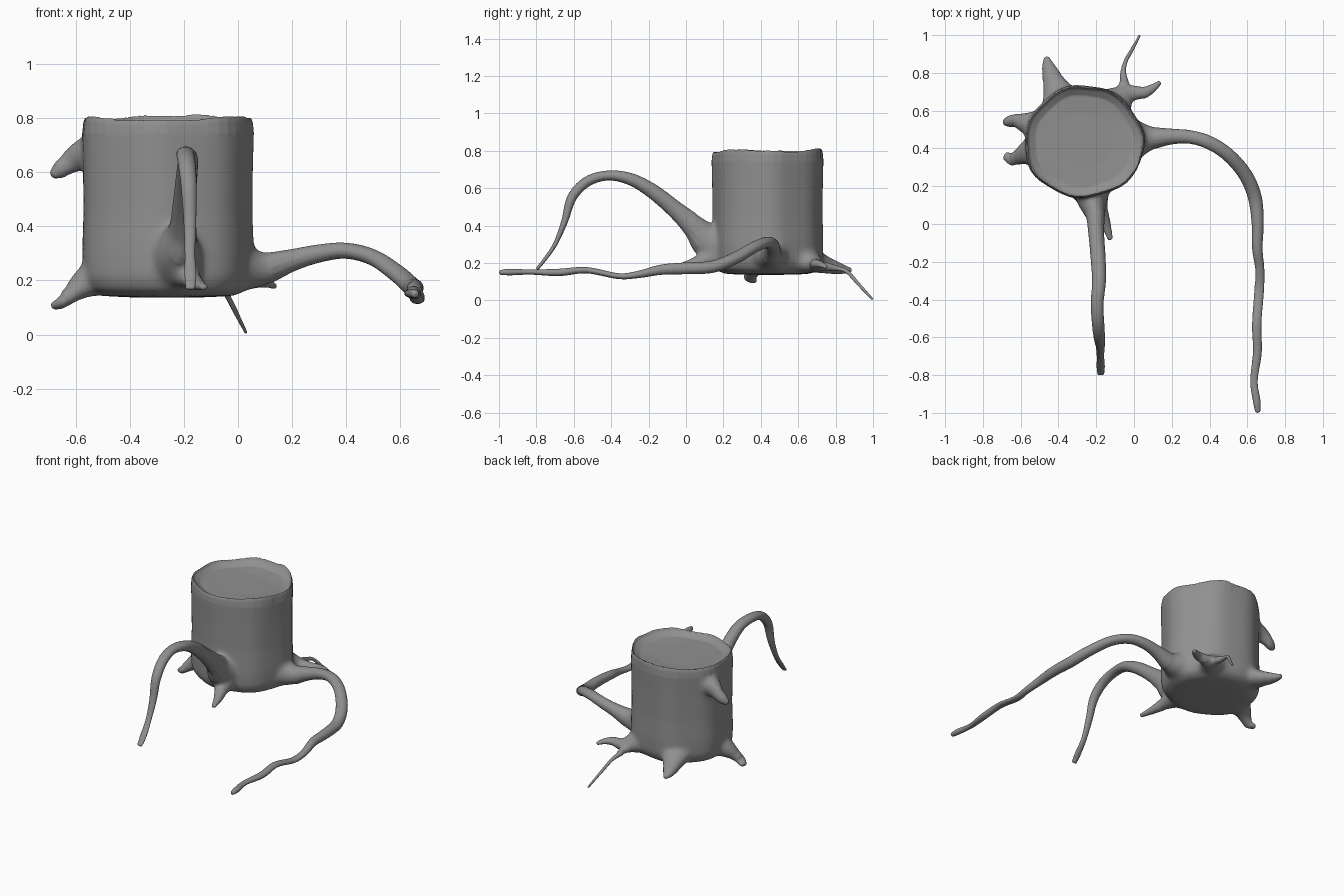
import bpy, bmesh, math
from mathutils import Vector

parts = []


def finish(bm, name):
    bmesh.ops.recalc_face_normals(bm, faces=bm.faces[:])
    mesh = bpy.data.meshes.new(name)
    bm.to_mesh(mesh)
    bm.free()
    ob = bpy.data.objects.new(name, mesh)
    bpy.context.collection.objects.link(ob)
    parts.append(ob)


def bridge(bm, rings):
    for a, b in zip(rings, rings[1:]):
        n = len(a)
        for i in range(n):
            bm.faces.new((a[i], a[(i + 1) % n], b[(i + 1) % n], b[i]))


def fan(bm, ring, co):
    c = bm.verts.new(co)
    for i in range(len(ring)):
        bm.faces.new((ring[i], ring[(i + 1) % len(ring)], c))


def spline(p, steps=5):
    # smooth curve through (x, y, z, half width, half height) points
    out = []
    for i in range(len(p) - 1):
        a, b, c, d = p[max(i - 1, 0)], p[i], p[i + 1], p[min(i + 2, len(p) - 1)]
        for k in range(steps):
            t = k / steps
            out.append([0.5 * (2 * q + (r - o) * t + (2 * o - 5 * q + 4 * r - s) * t * t
                               + (3 * q - o - 3 * r + s) * t ** 3)
                        for o, q, r, s in zip(a, b, c, d)])
    return out + [list(p[-1])]


def root(name, points, sides=14):
    pts = spline(points)
    pos = [Vector(q[:3]) for q in pts]
    bm = bmesh.new()
    rings = []
    for i, q in enumerate(pts):
        t = (pos[min(i + 1, len(pos) - 1)] - pos[max(i - 1, 0)]).normalized()
        side = t.cross(Vector((0, 0, 1))).normalized()
        up = side.cross(t)
        rings.append([bm.verts.new(pos[i] + side * q[3] * math.cos(a) + up * q[4] * math.sin(a))
                      for a in (2 * math.pi * k / sides for k in range(sides))])
    bridge(bm, rings)
    fan(bm, rings[0], pos[0])
    fan(bm, rings[-1], pos[-1] + t * min(pts[-1][3], pts[-1][4]) * 0.5)
    finish(bm, name)


# trunk with uneven broken rim, dished top and rounded underside
CX, CY, N = -0.265, 0.435, 48
profile = [(0.45, 0.138, 0), (0.78, 0.143, 0), (0.92, 0.165, 0), (0.99, 0.21, 0), (1.0, 0.30, 0),
           (0.985, 0.45, 0), (0.99, 0.62, 0), (1.0, 0.74, 0.3), (0.985, 0.785, 0.7),
           (0.965, 0.803, 1), (0.93, 0.785, 0.8), (0.82, 0.765, 0.4), (0.5, 0.76, 0)]
bm = bmesh.new()
rings = []
for s, z, w in profile:
    ring = []
    for k in range(N):
        a = 2 * math.pi * k / N
        corner = sum(math.exp(-((math.remainder(a - c, 2 * math.pi)) / 0.16) ** 2) for c in (1.23, -0.42))
        lump = 1 + 0.018 * math.cos(7 * a - 0.6) + 0.012 * math.cos(3 * a + 1.0) + 0.03 * w * corner
        wave = w * (0.004 * math.sin(a) - 0.006 * math.sin(3 * a + 0.4)
                    + 0.003 * math.cos(7 * a - 0.6) + 0.006 * corner)
        ring.append(bm.verts.new((CX + 0.318 * s * lump * math.cos(a),
                                  CY + 0.298 * s * lump * math.sin(a), z + wave)))
    rings.append(ring)
bridge(bm, rings)
fan(bm, rings[0], (CX, CY, 0.137))
fan(bm, rings[-1], (CX, CY, 0.76))
finish(bm, "trunk")

# long arching root at the front
root("front_root", [
    (-0.23, 0.22, 0.28, .12, .14), (-0.22, 0.12, 0.32, .08, .10), (-0.205, 0.05, 0.39, .052, .068),
    (-0.20, -0.05, 0.48, .042, .048), (-0.19, -0.18, 0.585, .04, .04), (-0.185, -0.30, 0.65, .037, .033),
    (-0.195, -0.42, 0.668, .034, .027), (-0.19, -0.53, 0.635, .033, .028), (-0.182, -0.61, 0.55, .03, .026),
    (-0.178, -0.65, 0.42, .024, .018), (-0.178, -0.70, 0.30, .02, .012), (-0.176, -0.755, 0.22, .023, .010),
    (-0.176, -0.795, 0.17, .018, .009)])

# small root beneath it
root("front_small_root", [
    (-0.22, 0.20, 0.25, .10, .09), (-0.18, 0.08, 0.21, .045, .04),
    (-0.15, 0.0, 0.187, .027, .023), (-0.125, -0.08, 0.175, .014, .011)])

# long root on the right that sweeps round to the front
root("right_root", [
    (-0.06, 0.44, 0.25, .14, .10), (0.03, 0.45, 0.245, .10, .085), (0.10, 0.455, 0.245, .062, .062),
    (0.20, 0.463, 0.275, .042, .042), (0.30, 0.46, 0.30, .036, .034), (0.40, 0.43, 0.31, .036, .03),
    (0.50, 0.365, 0.285, .036, .03), (0.59, 0.26, 0.225, .037, .032), (0.64, 0.14, 0.18, .037, .033),
    (0.655, 0.0, 0.172, .032, .032), (0.653, -0.13, 0.165, .028, .028), (0.667, -0.25, 0.14, .024, .02),
    (0.662, -0.36, 0.13, .026, .016), (0.65, -0.53, 0.162, .025, .017), (0.653, -0.68, 0.15, .024, .02),
    (0.635, -0.83, 0.152, .02, .014), (0.65, -0.94, 0.152, .02, .018), (0.655, -0.994, 0.15, .014, .013)])

# broken branch high on the left
root("left_branch", [
    (-0.50, 0.52, 0.68, .08, .08), (-0.575, 0.535, 0.665, .058, .06), (-0.62, 0.547, 0.635, .037, .044),
    (-0.66, 0.543, 0.608, .03, .032), (-0.686, 0.538, 0.590, .017, .016)])

# short hooked root low on the left
root("left_root", [
    (-0.49, 0.40, 0.23, .11, .085), (-0.565, 0.375, 0.19, .068, .058), (-0.61, 0.355, 0.155, .045, .038),
    (-0.645, 0.345, 0.122, .035, .025), (-0.683, 0.362, 0.105, .02, .014)])

# thick pointed root at the back left
root("back_left_root", [
    (-0.37, 0.62, 0.23, .13, .08), (-0.405, 0.70, 0.205, .085, .06), (-0.435, 0.78, 0.18, .052, .04),
    (-0.455, 0.84, 0.167, .032, .025), (-0.463, 0.882, 0.162, .014, .012)])

# forked root at the back right
root("back_right_root", [
    (-0.14, 0.60, 0.23, .13, .08), (-0.07, 0.66, 0.205, .08, .06), (-0.02, 0.69, 0.19, .046, .04),
    (0.05, 0.695, 0.195, .032, .026), (0.10, 0.72, 0.192, .022, .018), (0.137, 0.75, 0.178, .011, .010)])
root("back_fork_root", [
    (-0.09, 0.64, 0.20, .06, .05), (-0.055, 0.72, 0.185, .034, .031), (-0.057, 0.80, 0.173, .016, .015),
    (-0.045, 0.86, 0.155, .011, .011), (-0.012, 0.92, 0.09, .010, .009), (0.03, 0.998, 0.006, .006, .006)])

# fuse the parts into one skin
bpy.ops.object.select_all(action='DESELECT')
for ob in parts:
    ob.select_set(True)
stump = parts[0]
bpy.context.view_layer.objects.active = stump
bpy.ops.object.join()
stump.name = "tree_stump"
stump.data.remesh_voxel_size = 0.0065
bpy.ops.object.voxel_remesh()

# soften the joins where roots leave the trunk
bm = bmesh.new()
bm.from_mesh(stump.data)
near = [v for v in bm.verts
        if v.co.z < 0.74 and 0.2 < math.hypot(v.co.x - CX, v.co.y - CY) < 0.39]
for _ in range(40):
    bmesh.ops.smooth_vert(bm, verts=near, factor=0.5, use_axis_x=True, use_axis_y=True, use_axis_z=True)
bmesh.ops.smooth_vert(bm, verts=bm.verts[:], factor=0.5, use_axis_x=True, use_axis_y=True, use_axis_z=True)
bm.to_mesh(stump.data)
bm.free()
bpy.ops.object.shade_smooth_by_angle(angle=math.radians(50))

# dark grey bark
bark = bpy.data.materials.new("bark")
bark.diffuse_color = (0.28, 0.28, 0.28, 1)
stump.data.materials.clear()
stump.data.materials.append(bark)
